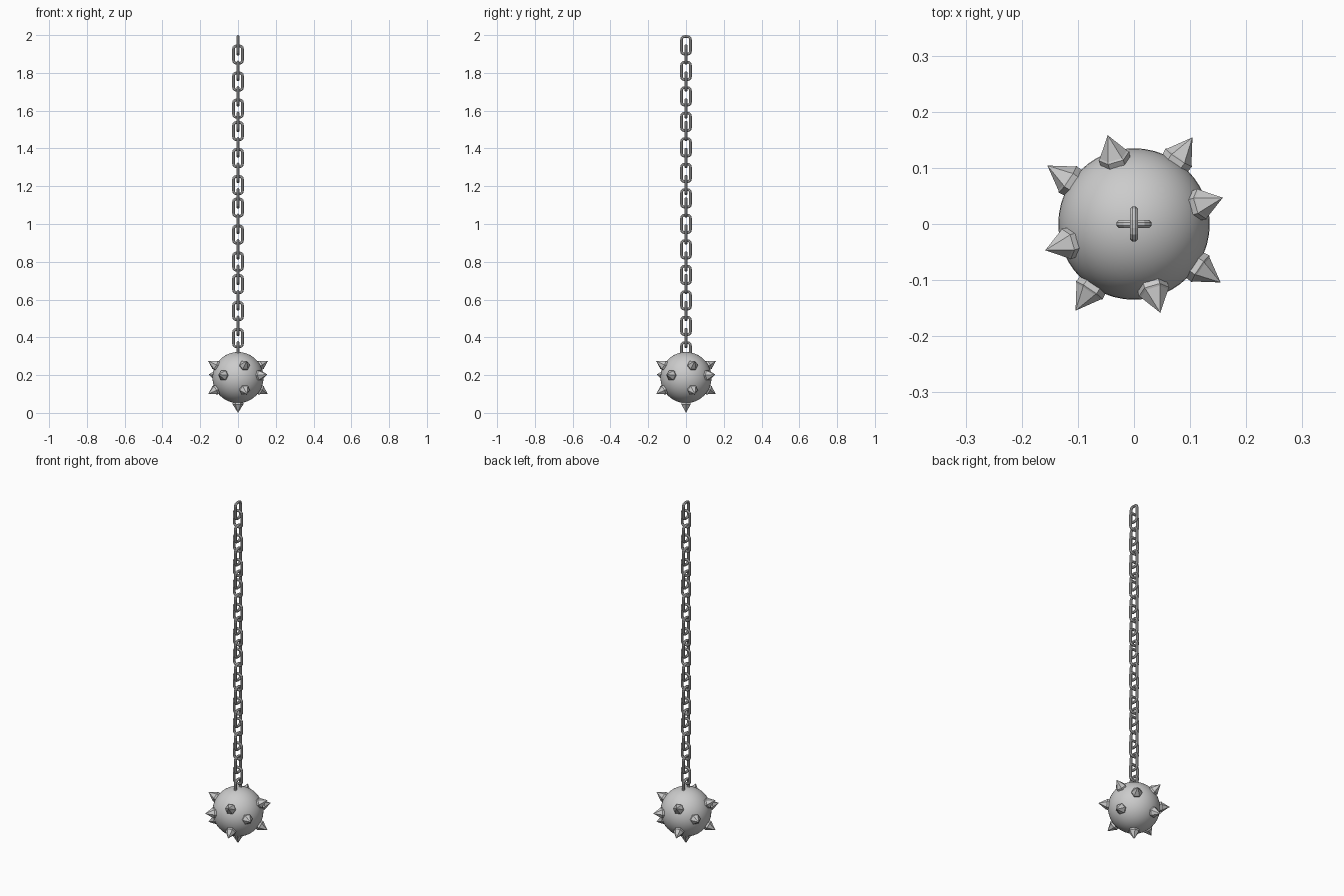
import bpy, bmesh
from math import sin, cos, pi, radians
from mathutils import Vector

if "Cube" in bpy.data.objects:
    bpy.data.objects.remove(bpy.data.objects["Cube"])

BALL_Z, BALL_R, TIP = 0.187, 0.135, 0.187


def mesh_object(name, bm):
    bmesh.ops.recalc_face_normals(bm, faces=bm.faces)
    me = bpy.data.meshes.new(name)
    bm.to_mesh(me)
    bm.free()
    ob = bpy.data.objects.new(name, me)
    bpy.context.collection.objects.link(ob)
    return ob


# Chain link: octagonal wire swept round a rounded rectangle
def link_mesh(half_w=0.0240, half_h=0.0465, corner=0.017, wire=0.0078, sides=8):
    bm = bmesh.new()
    rings = []
    for q, (sx, sz) in enumerate([(1, 1), (-1, 1), (-1, -1), (1, -1)]):
        for i in range(4):
            a = q * pi / 2 + i * pi / 6
            out = Vector((cos(a), 0, sin(a)))
            p = Vector((sx * (half_w - corner), 0, sz * (half_h - corner))) + out * corner
            rings.append([bm.verts.new(p + wire * (out * cos(t) + Vector((0, sin(t), 0))))
                          for t in (2 * pi * (j + 0.5) / sides for j in range(sides))])
    for r, ring in enumerate(rings):
        nxt = rings[(r + 1) % len(rings)]
        for j in range(sides):
            k = (j + 1) % sides
            bm.faces.new((ring[j], ring[k], nxt[k], nxt[j]))
    bmesh.ops.recalc_face_normals(bm, faces=bm.faces)
    me = bpy.data.meshes.new("chain_link")
    bm.to_mesh(me)
    bm.free()
    return me


link = link_mesh()


def add_link(name, z, turn):
    ob = bpy.data.objects.new(name, link)
    ob.location = (0, 0, z)
    ob.rotation_euler = (0, 0, turn)
    bpy.context.collection.objects.link(ob)


# Links seen wide from the side, and those seen wide from the front
for k in range(13):
    add_link("side_link", 1.9457 - 0.135 * k, pi / 2)
for k in range(12):
    add_link("front_link", 1.897 - 0.405 * (k // 3) - 0.143 * (k % 3), 0)

# Ball
bpy.ops.mesh.primitive_uv_sphere_add(segments=48, ring_count=24, radius=BALL_R,
                                     location=(0, 0, BALL_Z))
ball = bpy.context.object
ball.name = "ball"
bpy.ops.object.shade_smooth()


# Spike: six-sided collar and pointed cone, pointing out of the ball
def add_spike(direction):
    bm = bmesh.new()
    profile = [(0.026, 0.118), (0.0285, 0.143), (0.0255, 0.146)]
    rings = [[bm.verts.new((r * cos(i * pi / 3), r * sin(i * pi / 3), h)) for i in range(6)]
             for r, h in profile]
    tip = bm.verts.new((0, 0, TIP))
    bm.faces.new(rings[0])
    for i in range(6):
        j = (i + 1) % 6
        for a, b in zip(rings, rings[1:]):
            bm.faces.new((a[i], a[j], b[j], b[i]))
        bm.faces.new((rings[-1][i], rings[-1][j], tip))
    ob = mesh_object("spike", bm)
    ob.location = (0, 0, BALL_Z)
    ob.rotation_euler = direction.to_track_quat('Z', 'Y').to_euler()


# Three rings of four spikes and one at the bottom
for elev, start in ((28, 16.5), (5, 56), (-28, 16.5)):
    for k in range(4):
        e, a = radians(elev), radians(start + 90 * k)
        add_spike(Vector((cos(e) * cos(a), cos(e) * sin(a), sin(e))))
add_spike(Vector((0, 0, -1)))
